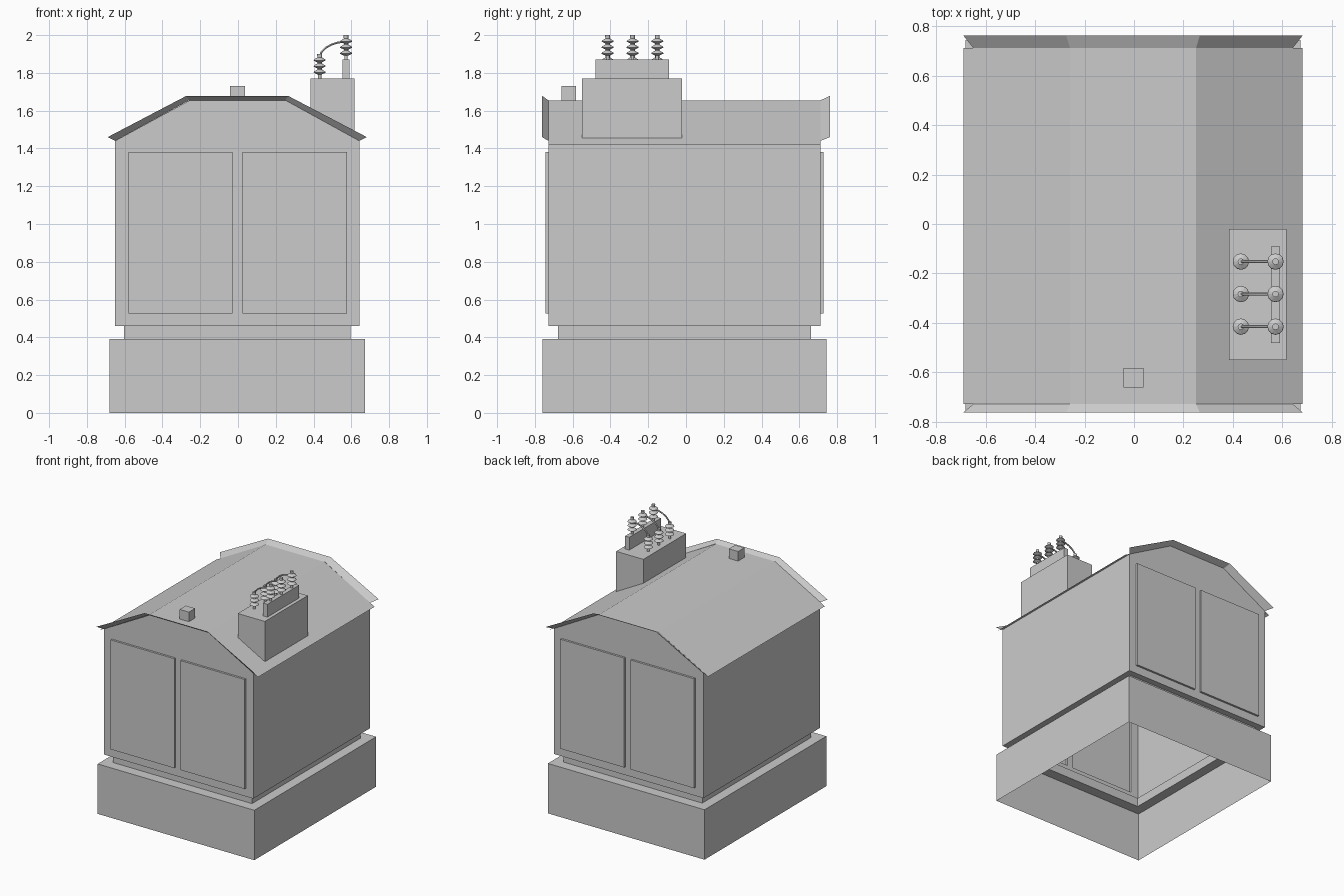
import bpy, bmesh, math
from mathutils import Vector

cube = bpy.data.objects.get("Cube")
if cube:
    bpy.data.objects.remove(cube, do_unlink=True)

grey = bpy.data.materials.new("plain grey")
grey.use_nodes = True
grey.diffuse_color = (0.6, 0.6, 0.6, 1)
grey.node_tree.nodes["Principled BSDF"].inputs["Base Color"].default_value = (0.6, 0.6, 0.6, 1)


def finish(name, bm, recalc=True):
    bmesh.ops.remove_doubles(bm, verts=bm.verts, dist=0.0005)
    if recalc:
        bmesh.ops.recalc_face_normals(bm, faces=bm.faces)
    mesh = bpy.data.meshes.new(name)
    bm.to_mesh(mesh)
    bm.free()
    mesh.materials.append(grey)
    obj = bpy.data.objects.new(name, mesh)
    bpy.context.collection.objects.link(obj)
    return obj


def poly(bm, points):
    return bm.faces.new([bm.verts.new(p) for p in points])


def loft(bm, rows, closed=False):
    """Skin a list of equally long point rows."""
    for a, b in zip(rows, rows[1:]):
        n = len(a)
        for i in range(n if closed else n - 1):
            j = (i + 1) % n
            poly(bm, (a[i], a[j], b[j], b[i]))


def box(name, x, y, z):
    bm = bmesh.new()
    rings = [[(x[0], y[0], h), (x[1], y[0], h), (x[1], y[1], h), (x[0], y[1], h)] for h in z]
    loft(bm, rings, closed=True)
    for ring in rings:
        poly(bm, ring)
    return finish(name, bm)


CX, CY = -0.004, -0.008      # centre of the walls
HALF_X, FRONT, BACK = 0.646, -0.728, 0.712
FLOOR, EAVE, RIDGE = 0.46, 1.44, 1.655
FLAT = 0.255                 # half width of the flat roof top


def ring(hx, hy, z):
    return [(CX + sx * hx, CY + sy * hy, z) for sx, sy in ((-1, -1), (1, -1), (1, 1), (-1, 1))]


# Open-bottomed foundation with a recessed plinth, stepping out to the walls
bm = bmesh.new()
loft(bm, [ring(0.677, 0.752, 0), ring(0.677, 0.752, 0.39), ring(0.6, 0.67, 0.39),
          ring(0.6, 0.67, FLOOR), ring(HALF_X, 0.72, FLOOR)], closed=True)
finish("foundation", bm)

# Side walls and gabled end walls with raised door panels
bm = bmesh.new()
for s in (-1, 1):
    x = CX + s * HALF_X
    poly(bm, ((x, FRONT, FLOOR), (x, BACK, FLOOR), (x, BACK, EAVE), (x, FRONT, EAVE)))
xs = [CX - HALF_X, -0.58, -0.03, 0.025, 0.578, CX + HALF_X]
zs = [FLOOR, 0.525, 1.38, EAVE]
for y, out in ((FRONT, -0.016), (BACK, 0.016)):
    for i in range(5):
        for j in range(3):
            cell = [(xs[i], y, zs[j]), (xs[i + 1], y, zs[j]),
                    (xs[i + 1], y, zs[j + 1]), (xs[i], y, zs[j + 1])]
            if j == 1 and i in (1, 3):
                panel = [(px, y + out, pz) for px, _, pz in cell]
                loft(bm, [cell, panel], closed=True)
                poly(bm, panel)
            else:
                poly(bm, cell)
    poly(bm, [(px, y, EAVE) for px in xs] + [(FLAT, y, RIDGE), (-FLAT, y, RIDGE)])
finish("walls_and_doors", bm)


# Roof sheet with overhanging eaves
def roof_line(y, half, low, flat, high):
    return [(CX + px, y, pz) for px, pz in ((-half, low), (-flat, high), (flat, high), (half, low))]


bm = bmesh.new()
loft(bm, [roof_line(y, 0.686, 1.42, FLAT, RIDGE) for y in (FRONT, BACK)])
finish("roof", bm, recalc=False)

# Flared trim at both ends of the roof
for name, y, tip in (("front_roof_trim", FRONT, -0.762), ("back_roof_trim", BACK, 0.762)):
    bm = bmesh.new()
    loft(bm, [roof_line(y, HALF_X, EAVE, FLAT, RIDGE), roof_line(tip, 0.686, 1.46, 0.27, 1.678)])
    finish(name, bm)

# Rooftop boxes
box("roof_vent", (-0.042, 0.038), (-0.66, -0.583), (1.64, 1.73))
box("transformer_box", (0.383, 0.617), (-0.55, -0.02), (1.455, 1.77))
box("insulator_rail", (0.553, 0.59), (-0.48, -0.09), (1.77, 1.87))


# Insulators: stacked discs on a stem, turned from one profile
def insulator(name, x, y, z, sides=12):
    profile = [(0.009, 0), (0.009, 0.022)]
    for k in range(3):
        h = 0.022 + k * 0.032
        profile += [(0.012, h), (0.033, h + 0.01), (0.03, h + 0.015), (0.012, h + 0.026)]
    profile += [(0.013, 0.13)]
    rows = [[(x + r * math.cos(2 * math.pi * k / sides), y + r * math.sin(2 * math.pi * k / sides), z + h)
             for k in range(sides)] for r, h in profile]
    bm = bmesh.new()
    loft(bm, rows, closed=True)
    poly(bm, rows[-1])
    finish(name, bm)


# Wire: a thin tube swept along an arc in the x-z plane
def wire(name, y, path, radius=0.006, sides=6):
    pts = [Vector((px, y, pz)) for px, pz in path]
    rows = []
    for i, p in enumerate(pts):
        along = (pts[min(i + 1, len(pts) - 1)] - pts[max(i - 1, 0)]).normalized()
        side = Vector((0, 1, 0))
        up = along.cross(side)
        rows.append([p + radius * (side * math.cos(a) + up * math.sin(a))
                     for a in (2 * math.pi * k / sides for k in range(sides))])
    bm = bmesh.new()
    loft(bm, rows, closed=True)
    finish(name, bm)


arc = [(0.432, 1.885), (0.442, 1.91), (0.465, 1.933), (0.495, 1.95), (0.53, 1.961), (0.57, 1.966)]
for n, y in enumerate((-0.415, -0.283, -0.152), 1):
    insulator(f"low_insulator_{n}", 0.432, y, 1.77)
    insulator(f"high_insulator_{n}", 0.572, y, 1.87)
    wire(f"wire_{n}", y, arc)
